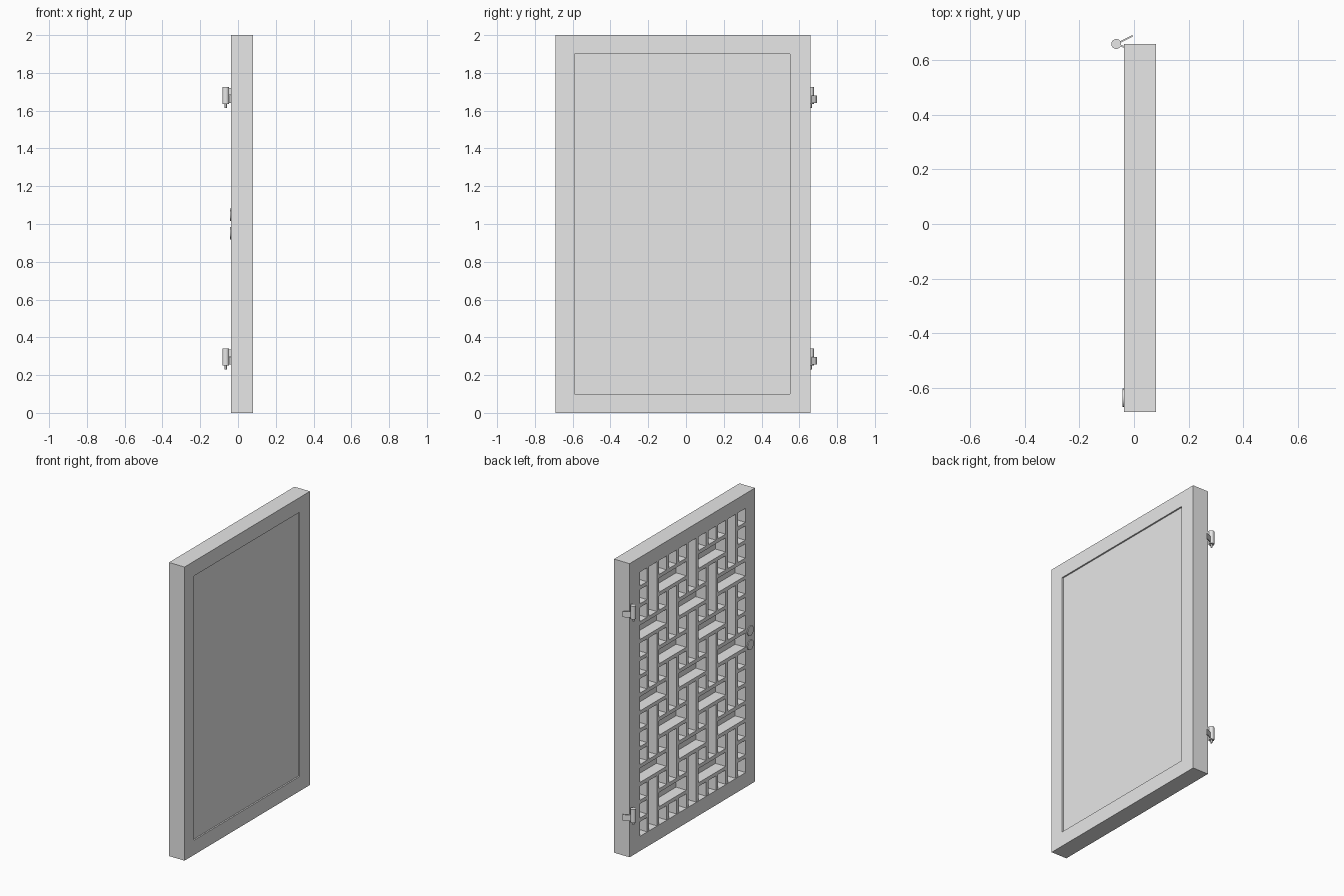
import bpy, bmesh, math
from mathutils import Matrix, Vector

if "Cube" in bpy.data.objects:
    bpy.data.objects.remove(bpy.data.objects["Cube"])

mat = bpy.data.materials.new("plain_grey")
mat.use_nodes = True
GREY = (0.8, 0.8, 0.8, 1)
mat.diffuse_color = GREY
mat.node_tree.nodes["Principled BSDF"].inputs["Base Color"].default_value = GREY

# Overall sizes: frame faces, outer edges and opening
X0, X1 = -0.037, 0.08
Y0, Y1, Z0, Z1 = -0.69, 0.66, 0, 2
OY0, OY1, OZ0, OZ1 = -0.59, 0.55, 0.1, 1.9


def finish(bm, name):
    bmesh.ops.recalc_face_normals(bm, faces=bm.faces)
    mesh = bpy.data.meshes.new(name)
    bm.to_mesh(mesh)
    bm.free()
    obj = bpy.data.objects.new(name, mesh)
    obj.data.materials.append(mat)
    bpy.context.collection.objects.link(obj)
    return obj


def add_box(bm, lo, hi):
    lo, hi = Vector(lo), Vector(hi)
    m = Matrix.Translation((lo + hi) / 2) @ Matrix.Diagonal((*(hi - lo), 1))
    bmesh.ops.create_cube(bm, size=1, matrix=m)


def add_cylinder(bm, centre, radius, height, segments, turn=Matrix()):
    bmesh.ops.create_cone(bm, cap_ends=True, segments=segments, radius1=radius,
                          radius2=radius, depth=height,
                          matrix=Matrix.Translation(centre) @ turn)


def smooth(obj):
    bpy.ops.object.select_all(action='DESELECT')
    obj.select_set(True)
    bpy.context.view_layer.objects.active = obj
    bpy.ops.object.shade_smooth_by_angle(angle=math.radians(35))


# Frame: four rectangular loops joined into a closed ring
bm = bmesh.new()
loops = []
for x, (a, b, c, d) in ((X0, (Y0, Y1, Z0, Z1)), (X1, (Y0, Y1, Z0, Z1)),
                        (X1, (OY0, OY1, OZ0, OZ1)), (X0, (OY0, OY1, OZ0, OZ1))):
    loops.append([bm.verts.new((x, y, z)) for y, z in ((a, c), (b, c), (b, d), (a, d))])
for k in range(4):
    p, q = loops[k], loops[(k + 1) % 4]
    for i in range(4):
        j = (i + 1) % 4
        bm.faces.new((p[i], p[j], q[j], q[i]))
finish(bm, "frame")

# Backing panel, slightly recessed
bm = bmesh.new()
add_box(bm, (0.043, OY0, OZ0), (X1 - 0.01, OY1, OZ1))
finish(bm, "backing_panel")

# Lattice: a slab pierced by woven tall, wide and square holes
COLS, ROWS, BAR = 11, 15, 0.025
PY = (OY1 - OY0 + BAR) / COLS
PZ = (OZ1 - OZ0 + BAR) / ROWS


def is_wide(col, row):
    return row % 4 == (3 if col % 4 == 1 else 1)


holes = []
for col in range(COLS):
    if col % 2:
        start = 0
        for row in range(ROWS + 1):
            if row == ROWS or is_wide(col, row):
                if row > start:
                    holes.append((col, col, start, row - 1))
                if row < ROWS:
                    holes.append((col - 1, col + 1, row, row))
                start = row + 1
    else:
        sides = [c for c in (col - 1, col + 1) if 0 < c < COLS]
        holes += [(col, col, r, r) for r in range(ROWS)
                  if not any(is_wide(c, r) for c in sides)]

bm = bmesh.new()
add_box(bm, (X0 + 0.003, OY0 - 0.01, OZ0 - 0.01), (0.045, OY1 + 0.01, OZ1 + 0.01))
lattice = finish(bm, "lattice")
bm = bmesh.new()
for c0, c1, r0, r1 in holes:
    add_box(bm, (-0.2, OY0 + c0 * PY, OZ0 + r0 * PZ),
            (0.2, OY0 + (c1 + 1) * PY - BAR, OZ0 + (r1 + 1) * PZ - BAR))
cutter = finish(bm, "lattice_cutter")
cutter.hide_render = True
mod = lattice.modifiers.new("holes", 'BOOLEAN')
mod.operation = 'DIFFERENCE'
mod.solver = 'EXACT'
mod.object = cutter
bpy.context.view_layer.objects.active = lattice
bpy.ops.object.modifier_apply(modifier=mod.name)
bpy.data.objects.remove(cutter)

# Hinges: barrel, pin, fixed leaf to the frame and free leaf
PIVOT = Vector((-0.065, 0.66, 0))


def add_leaf(bm, end, z0, z1):
    along = Vector(end) - PIVOT
    angle = math.atan2(along.y, along.x)
    m = (Matrix.Translation(PIVOT + along / 2 + Vector((0, 0, (z0 + z1) / 2)))
         @ Matrix.Rotation(angle, 4, 'Z')
         @ Matrix.Diagonal((along.length, 0.006, z1 - z0, 1)))
    bmesh.ops.create_cube(bm, size=1, matrix=m)


for name, z in (("lower_hinge", 0.25), ("upper_hinge", 1.635)):
    bm = bmesh.new()
    add_cylinder(bm, PIVOT + Vector((0, 0, z + 0.045)), 0.018, 0.09, 24)
    add_cylinder(bm, PIVOT + Vector((0, 0, z - 0.005)), 0.006, 0.03, 16)
    add_leaf(bm, (-0.033, 0.648, 0), z + 0.047, z + 0.085)
    add_leaf(bm, (-0.005, 0.69, 0), z + 0.005, z + 0.045)
    smooth(finish(bm, name))

# Two thin round plates on the closing stile
for name, z in (("lower_disc", 0.952), ("upper_disc", 1.048)):
    bm = bmesh.new()
    add_cylinder(bm, (X0 - 0.001, -0.637, z), 0.033, 0.008, 24,
                 Matrix.Rotation(math.pi / 2, 4, 'Y'))
    smooth(finish(bm, name))
